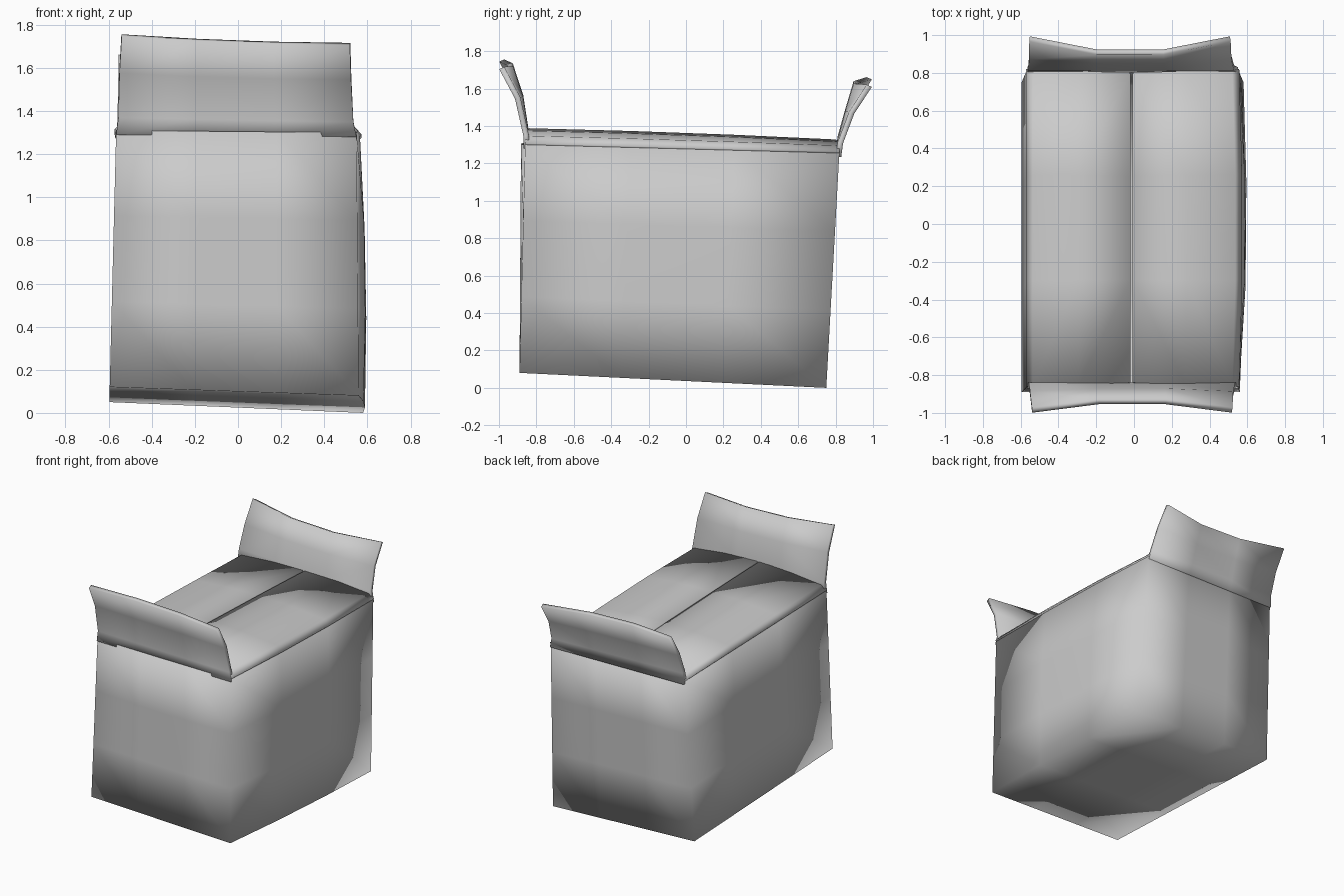
import bpy, bmesh

if "Cube" in bpy.data.objects:
    bpy.data.objects.remove(bpy.data.objects["Cube"])


def lerp(a, b, t):
    return a + (b - a) * t


def bilerp(fl, fr, bl, br, u, v):
    return lerp(lerp(fl, fr, u), lerp(bl, br, u), v)


def bulge(t):
    return 4 * t * (1 - t)


def box_point(u, v, w):
    """Map a unit cube to the crooked, slightly swollen carton."""
    left = lerp(-0.595, -0.565, w)
    right = lerp(lerp(0.56, 0.58, v), 0.55, w) + 0.035 * bulge(v) * (0.5 + 0.5 * bulge(w))
    front = lerp(-0.89, -0.86, w) - 0.025 * bulge(u) * w
    back = lerp(0.75, 0.82, w)
    z0 = bilerp(0.12, 0.08, 0.05, 0.0, u, v)
    z1 = bilerp(1.31, 1.30, 1.27, 1.255, u, v)
    return lerp(left, right, u), lerp(front, back, v), lerp(z0, z1, w)


def finish(name, bm, thickness, offset):
    me = bpy.data.meshes.new(name)
    bm.to_mesh(me)
    bm.free()
    for p in me.polygons:
        p.use_smooth = True
    ob = bpy.data.objects.new(name, me)
    bpy.context.collection.objects.link(ob)
    mod = ob.modifiers.new("card", 'SOLIDIFY')
    mod.thickness = thickness
    mod.offset = offset
    return ob


def sheet(name, rows, thickness):
    bm = bmesh.new()
    grid = [[bm.verts.new(p) for p in row] for row in rows]
    for r0, r1 in zip(grid, grid[1:]):
        for i in range(len(r0) - 1):
            bm.faces.new((r0[i], r0[i + 1], r1[i + 1], r1[i]))
    bmesh.ops.recalc_face_normals(bm, faces=bm.faces)
    if sum(f.normal.z for f in bm.faces) < 0:
        bmesh.ops.reverse_faces(bm, faces=bm.faces)
    return finish(name, bm, thickness, 0)


thirds = [i / 3 for i in range(4)]

# carton body, open at the top
bm = bmesh.new()
bmesh.ops.create_cube(bm, size=1)
bmesh.ops.subdivide_edges(bm, edges=bm.edges[:], cuts=2, use_grid_fill=True)
top = [f for f in bm.faces if f.calc_center_median().z > 0.49]
bmesh.ops.delete(bm, geom=top, context='FACES')
for v in bm.verts:
    v.co = box_point(v.co.x + 0.5, v.co.y + 0.5, v.co.z + 0.5)
finish("carton_body", bm, 0.02, -1)

# closed long flaps meeting at the middle
for name, side, centre in (("left_top_flap", 0, -0.018), ("right_top_flap", 1, -0.008)):
    rows = []
    for t, rise in ((0, 0.0), (0.06, 0.5), (0.5, 0.83), (1, 1.0)):
        row = []
        for v in thirds:
            x, y, z = box_point(side, v, 1)
            mid_z = lerp(1.378, 1.318, v) + 0.006 * bulge(v)
            row.append((lerp(x, centre, t), lerp(y, lerp(-0.84, 0.80, v), t),
                        lerp(z, mid_z, rise)))
        rows.append(row)
    sheet(name, rows, 0.02)

# raised end flaps, curling outwards at their corners:
# each row is left x, right x, y, left z, right z, corner curl
ends = {
    "front_end_flap": [(-0.565, 0.55, -0.855, 1.29, 1.28, 0.0),
                       (-0.555, 0.535, -0.855, 1.37, 1.35, 0.0),
                       (-0.55, 0.525, -0.885, 1.58, 1.55, -0.015),
                       (-0.54, 0.52, -0.94, 1.75, 1.71, -0.045)],
    "back_end_flap": [(-0.565, 0.55, 0.815, 1.25, 1.235, 0.0),
                      (-0.56, 0.53, 0.825, 1.34, 1.31, 0.0),
                      (-0.555, 0.515, 0.865, 1.50, 1.47, 0.02),
                      (-0.553, 0.51, 0.91, 1.655, 1.615, 0.07)],
}
for name, profile in ends.items():
    rows = []
    for xl, xr, y, zl, zr, curl in profile:
        row = []
        for u in thirds:
            corner = 1 if u in (0, 1) else 0
            sag = -0.008 * bulge(u) if curl else 0
            row.append((lerp(xl, xr, u), y + curl * corner, lerp(zl, zr, u) + sag))
        rows.append(row)
    sheet(name, rows, 0.03)
